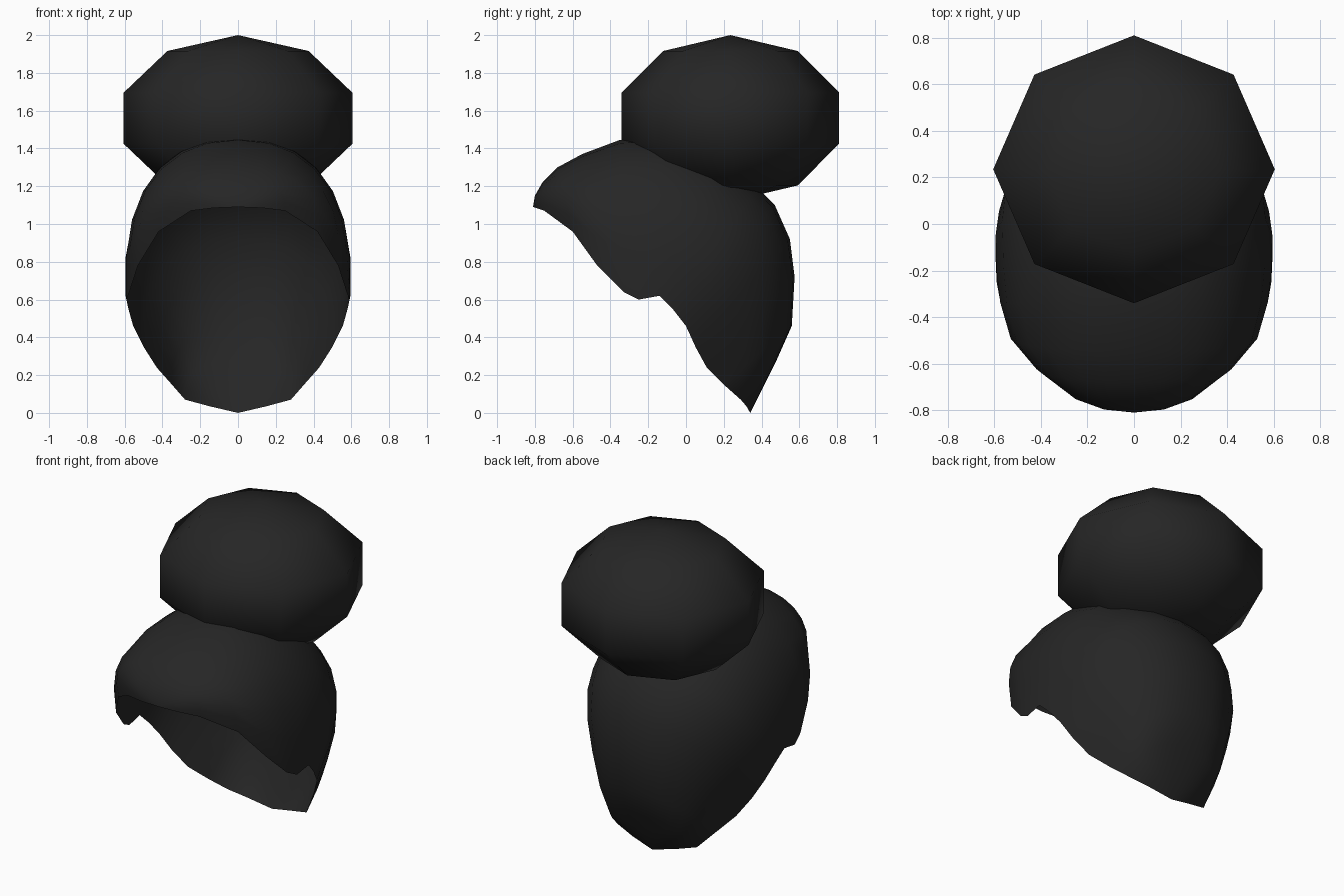
import bpy, bmesh, math
from mathutils import Matrix

if "Cube" in bpy.data.objects:
    bpy.data.objects.remove(bpy.data.objects["Cube"])

black = bpy.data.materials.new("soft_black")
black.diffuse_color = (0.019, 0.019, 0.019, 1)
black.use_nodes = True
black.node_tree.nodes["Principled BSDF"].inputs["Base Color"].default_value = black.diffuse_color


def finish(name, bm):
    mesh = bpy.data.meshes.new(name)
    bm.to_mesh(mesh)
    bm.free()
    mesh.materials.append(black)
    for p in mesh.polygons:
        p.use_smooth = True
    obj = bpy.data.objects.new(name, mesh)
    bpy.context.collection.objects.link(obj)
    return obj


# Hair bun: squashed low-poly ball
bm = bmesh.new()
bmesh.ops.create_uvsphere(bm, u_segments=8, v_segments=5, radius=1,
                          matrix=Matrix.Translation((0, 0.235, 1.56))
                          @ Matrix.Diagonal((0.636, 0.605, 0.44, 1)))
finish("hair_bun", bm)

# Hair cap: open shell lofted from the centre line (y, z) to the rim (x, y, z)
stations = [
    ((-.80, 1.15), (.13, -.795, 1.085)),
    ((-.76, 1.22), (.25, -.75, 1.07)),
    ((-.68, 1.30), (.42, -.60, .96)),
    ((-.55, 1.37), (.53, -.47, .78)),
    ((-.35, 1.445), (.575, -.33, .64)),
    ((-.10, 1.46), (.59, -.25, .60)),
    ((.18, 1.35), (.595, -.14, .62)),
    ((.38, 1.19), (.58, -.07, .55)),
    ((.47, 1.10), (.555, .00, .46)),
    ((.55, .92), (.50, .05, .35)),
    ((.575, .72), (.43, .11, .24)),
    ((.56, .46), (.35, .20, .15)),
    ((.48, .28), (.28, .29, .07)),
    ((.41, .14), (.15, .32, .035)),
]
STEPS = 7
POWER = 2.35


def arc(mid, rim):
    """One cross strip from the left rim over the centre line to the right rim."""
    pts = []
    for i in range(-STEPS, STEPS + 1):
        a = abs(i) / STEPS * math.pi / 2
        c, s = math.cos(a) ** (2 / POWER), math.sin(a) ** (2 / POWER)
        if abs(i) == STEPS:
            c = 0
        x = rim[0] * s * (1 + 0.05 * math.sin(2 * a))
        pts.append((math.copysign(x, i),
                    rim[1] + (mid[0] - rim[1]) * c,
                    rim[2] + (mid[1] - rim[2]) * c))
    return pts


bm = bmesh.new()
rows = [[bm.verts.new(p) for p in arc(m, r)] for m, r in stations]
for a, b in zip(rows, rows[1:]):
    for i in range(2 * STEPS):
        bm.faces.new((a[i], a[i + 1], b[i + 1], b[i]))

# Brim tip and nape tip close the two ends
brim = bm.verts.new((0, -.81, 1.09))
nape = bm.verts.new((0, .34, 0))
for i in range(2 * STEPS):
    bm.faces.new((brim, rows[0][i + 1], rows[0][i]))
    bm.faces.new((nape, rows[-1][i], rows[-1][i + 1]))
bm.normal_update()
finish("hair_cap", bm)
